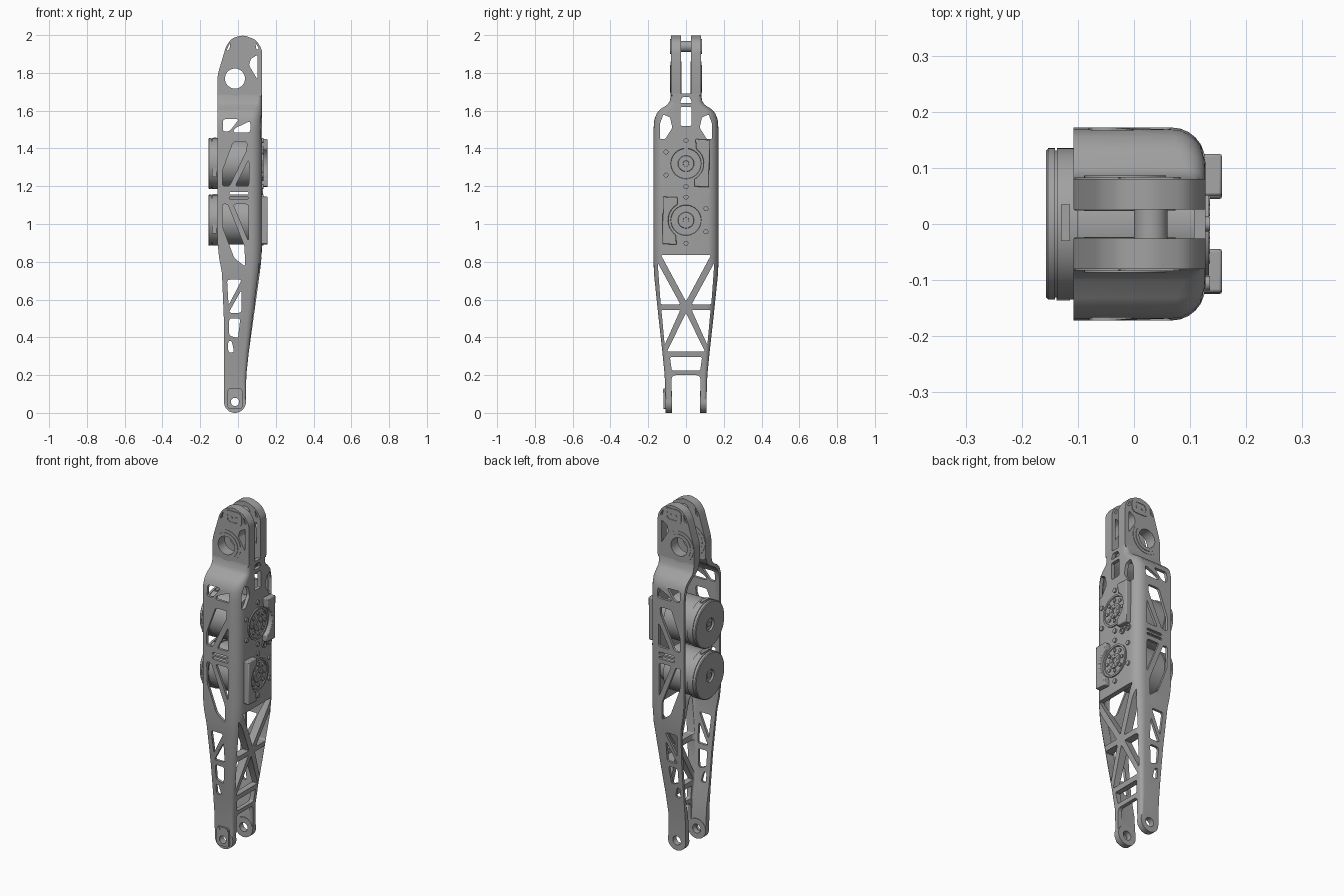
import bpy, bmesh, math
from mathutils import Vector

old = bpy.data.objects.get("Cube")
if old:
    bpy.data.objects.remove(old, do_unlink=True)

grey = bpy.data.materials.new("machined_grey")
grey.use_nodes = True
grey.diffuse_color = (0.36, 0.36, 0.36, 1)
grey.node_tree.nodes["Principled BSDF"].inputs["Base Color"].default_value = (0.36, 0.36, 0.36, 1)


def finish(name, bm):
    """Turn a bmesh into a shaded object."""
    bmesh.ops.recalc_face_normals(bm, faces=bm.faces)
    mesh = bpy.data.meshes.new(name)
    bm.to_mesh(mesh)
    bm.free()
    obj = bpy.data.objects.new(name, mesh)
    bpy.context.collection.objects.link(obj)
    mesh.materials.append(grey)
    return obj


def shade(obj):
    bpy.ops.object.select_all(action='DESELECT')
    obj.select_set(True)
    bpy.context.view_layer.objects.active = obj
    bpy.ops.object.shade_smooth_by_angle(angle=math.radians(32))


def rounded(points, radius):
    """Round the corners of a polygon."""
    if radius == 0:
        return points
    result = []
    for i, p in enumerate(points):
        p = Vector(p)
        ends = []
        for q in (points[i - 1], points[(i + 1) % len(points)]):
            d = Vector(q) - p
            ends.append(p + d.normalized() * min(radius, d.length * 0.4))
        a, b = ends
        for t in (0, 0.33, 0.67, 1):
            result.append(a * (1 - t) ** 2 + p * 2 * t * (1 - t) + b * t * t)
    return result


def circle(a, b, radius, count=32):
    turn = 2 * math.pi / count
    return [(a + radius * math.cos(i * turn), b + radius * math.sin(i * turn)) for i in range(count)]


def add_prism(bm, points, axis, low, high, radius=0.0):
    points = rounded(points, radius)
    rings = []
    for t in (low, high):
        rings.append([bm.verts.new((a, t, b) if axis == 'y' else (t, a, b)) for a, b in points])
    for ring in rings:
        bm.faces.new(ring)
    for i in range(len(points)):
        bm.faces.new((rings[0][i - 1], rings[0][i], rings[1][i], rings[1][i - 1]))


def prism(name, points, axis, low, high, radius=0.0):
    bm = bmesh.new()
    add_prism(bm, points, axis, low, high, radius)
    return finish(name, bm)


def cut(obj, polygons, axis, low, high, radius=0.0):
    bm = bmesh.new()
    for points in polygons:
        add_prism(bm, points, axis, low, high, radius)
    cutter = finish("cutter", bm)
    cutter.hide_render = True
    mod = obj.modifiers.new("openings", 'BOOLEAN')
    mod.operation, mod.solver, mod.object = 'DIFFERENCE', 'EXACT', cutter
    bpy.context.view_layer.objects.active = obj
    bpy.ops.object.modifier_apply(modifier=mod.name)
    bpy.data.objects.remove(cutter, do_unlink=True)


def lathe(name, profile, axis, centre, steps=48):
    """Revolve (along, radius) points around the x or y axis."""
    bm = bmesh.new()
    verts = [bm.verts.new((t, r, 0) if axis == 'x' else (r, t, 0)) for t, r in profile]
    edges = [bm.edges.new(pair) for pair in zip(verts, verts[1:])]
    direction = (1, 0, 0) if axis == 'x' else (0, 1, 0)
    bmesh.ops.spin(bm, geom=verts + edges, cent=(0, 0, 0), axis=direction,
                   angle=2 * math.pi, steps=steps, use_merge=True)
    bmesh.ops.remove_doubles(bm, verts=bm.verts, dist=0.00001)
    bmesh.ops.translate(bm, verts=bm.verts, vec=centre)
    obj = finish(name, bm)
    shade(obj)
    return obj


def disc(name, axis, low, high, radius, centre, steps=16):
    return lathe(name, [(low, 0), (low, radius), (high, radius), (high, 0)], axis, centre, steps)


def tube(name, axis, low, high, inner, outer, centre):
    return lathe(name, [(low, inner), (low, outer), (high, outer), (high, inner), (low, inner)], axis, centre)


def u_section(back, front, half, radius):
    """Half-open U outline with rounded front corners."""
    points = [(back, -half)]
    for side, start in ((-1, -90), (1, 0)):
        for i in range(7):
            a = math.radians(start + 15 * i)
            points.append((front - radius + radius * math.cos(a),
                           side * (half - radius) + radius * math.sin(a)))
    return points + [(back, half)]


# Frame: lofted U channel. Height, back x, front x, half width, wall, web, corner
stations = [
    (0.058, -.074, .042, .108, .033, .022, .012), (0.2, -.074, .044, .113, .027, .022, .02),
    (0.32, -.074, .057, .125, .016, .035, .025), (0.5, -.075, .082, .145, .015, .045, .035),
    (0.74, -.085, .115, .170, .015, .045, .05), (0.82, -.1, .125, .172, .015, .03, .06),
    (0.9, -.108, .127, .172, .015, .02, .06), (1.5, -.108, .127, .172, .015, .02, .06),
    (1.55, -.108, .127, .168, .018, .02, .06), (1.585, -.108, .127, .156, .024, .02, .055),
    (1.61, -.108, .127, .132, .036, .02, .05), (1.63, -.108, .127, .1, .04, .02, .035),
    (1.65, -.108, .127, .086, .045, .02, .025), (1.69, -.108, .127, .08, .053, .02, .015)]
bm = bmesh.new()
loops = []
for z, back, front, half, wall, web, corner in stations:
    outer = u_section(back, front, half, corner)
    inner = u_section(back, front - web, half - wall, max(corner - wall, 0.004))
    loops.append([bm.verts.new((x, y, z)) for x, y in outer + inner[::-1]])
size = len(loops[0])
for low, high in zip(loops, loops[1:]):
    for i in range(size):
        bm.faces.new((low[i - 1], low[i], high[i], high[i - 1]))
for ring in (loops[0], loops[-1]):
    for i in range(size // 2 - 1):
        bm.faces.new((ring[i], ring[i + 1], ring[size - 2 - i], ring[size - 1 - i]))
frame = finish("channel_frame", bm)

# Lightening holes through both side walls
upper_holes = [
    [(-.08, 1.555), (.005, 1.555), (-.045, 1.49), (-.08, 1.49)],
    [(.065, 1.545), (.065, 1.485), (-.025, 1.485), (-.02, 1.505)],
    [(-.025, 1.435), (.048, 1.435), (.045, 1.39), (-.045, 1.2), (-.083, 1.2), (-.083, 1.28)],
    [(.057, 1.34), (.057, 1.2), (-.015, 1.2)],
    [(-.045, 1.155), (.055, 1.155), (.055, 1.17), (-.045, 1.17)],
    [(-.045, 1.13), (.055, 1.13), (.055, 1.145), (-.045, 1.145)]]
lower_holes = [
    [(-.025, 1.105), (.055, 1.105), (.055, .91)],
    [(-.083, 1.105), (-.055, 1.105), (.035, .88), (.037, .775), (-.02, .82), (-.08, .98)],
    [(-.058, .705), (.02, .705), (-.05, .57)],
    [(.018, .65), (.018, .53), (-.05, .53)],
    [(-.047, .5), (.012, .5), (0, .395), (-.047, .41)],
    [(-.052, .38), (-.033, .38), (-.02, .32), (-.052, .32)]]
cut(frame, upper_holes + lower_holes, 'y', -.4, .4, .014)
cut(frame, [circle(-.016, .058, .026)], 'y', -.4, .4)

# Truss openings and upper windows in the web
half_openings = [
    [(.15, .795), (.134, .575), (.03, .575)],
    [(.13, .545), (.03, .545), (.113, .36)],
    [(.12, 1.58), (.085, 1.565), (.072, 1.51), (.11, 1.45), (.138, 1.45), (.138, 1.53)]]
centre_openings = [
    [(-.132, .835), (.132, .835), (0, .59)],
    [(0, .53), (-.1, .325), (.1, .325)],
    [(-.085, .295), (.085, .295), (.075, .225), (-.075, .225)],
    [(-.03, 1.52), (.03, 1.52), (.03, 1.62), (-.03, 1.62)],
    [(-.032, 1.64), (.032, 1.64), (.02, 1.672), (-.02, 1.672)]]
mirrored = [[(-y, z) for y, z in hole] for hole in half_openings]
cut(frame, half_openings + mirrored + centre_openings, 'x', -.01, .4, .008)
cut(frame, [[(-.077, -.1), (.077, -.1), (.077, .2), (-.077, .2)]], 'x', -.4, .4, .025)
shade(frame)

# Fork ears at the top and eyes at the bottom
ear_outline = [(-.108, 1.67), (.127, 1.67), (.127, 1.925), (.095, 1.975), (.03, 2.0),
               (-.03, 1.985), (-.062, 1.945), (-.108, 1.79)]
for side, label in ((-1, "front"), (1, "back")):
    ear = prism(label + "_ear", ear_outline, 'y', side * .026, side * .0805, .02)
    cut(ear, [circle(-.016, 1.77, .053, 48)], 'y', -.4, .4)
    cut(ear, [[(.103, 1.895), (.068, 1.875), (.058, 1.84), (.103, 1.765)],
              [(-.062, 1.915), (-.045, 1.925), (-.04, 1.965)],
              [(.112, 1.925), (.096, 1.925), (.092, 1.962)]], 'y', -.4, .4, .008)
    shade(ear)
    tube(label + "_bearing_housing", 'y', side * .024, side * .083, .07, .09, (-.016, 0, 1.77))
    tube(label + "_bearing", 'y', side * .023, side * .086, .053, .073, (-.016, 0, 1.77))
    plate = prism(label + "_pin_plate", [(-.028, 1.9), (.083, 1.9), (.083, 1.98), (-.028, 1.98)],
                  'y', side * .07, side * .084, .03)
    cut(plate, [[(-.01, 1.915), (.066, 1.915), (.066, 1.965), (-.01, 1.965)]], 'y', side * .081, side * .1, .025)
    shade(plate)
    for x in (.012, .046):
        disc(label + "_pin_screw", 'y', side * .07, side * .083, .009, (x, 0, 1.94))
    tube(label + "_lower_eye", 'y', side * .075, side * .108, .026, .058, (-.016, 0, .058))
disc("cross_pin", 'y', -.04, .04, .03, (.03, 0, 1.94), 32)

# Sensor pad on the front lower eye
pad = prism("eye_pad", [(-.055, .02), (.023, .02), (.023, .13), (-.055, .13)], 'y', -.105, -.119, .015)
cut(pad, [circle(-.016, .058, .022)], 'y', -.4, .4)
shade(pad)
for x in (-.042, .01):
    disc("pad_screw", 'y', -.11, -.122, .009, (x, 0, .117))

# Two actuators, each with a hub, screws and a bracket
motor_profile = [(-.146, 0), (-.146, .034), (-.157, .036), (-.157, .13), (-.153, .135), (-.141, .135),
                 (-.141, .131), (-.137, .131), (-.137, .135), (-.1, .135), (-.1, .129),
                 (.058, .129), (.058, .09), (.115, .09), (.115, 0)]
hub_profile = [(.11, 0), (.11, .092), (.134, .092), (.134, .081), (.129, .079), (.129, .043),
               (.134, .041), (.134, .016), (.128, .015), (.128, 0)]
for label, height, flip in (("upper", 1.32, 1), ("lower", 1.02, -1)):
    lathe(label + "_motor", motor_profile, 'x', (0, 0, height), 64)
    lathe(label + "_hub", hub_profile, 'x', (0, 0, height), 64)
    for i in range(8):
        a = math.radians(45 * i)
        for ring, radius in ((.06, .01), (.029, .006)):
            disc(label + "_hub_bolt", 'x', .12, .1355, radius,
                 (0, ring * math.cos(a), height + ring * math.sin(a)), 12)
    for i in range(6):
        a = math.radians(30 + 60 * i)
        disc(label + "_mount_screw", 'x', .11, .135, .013,
             (0, .122 * math.cos(a), height + .122 * math.sin(a)))
    # Bracket wraps around one side of the hub
    arc = [math.radians(-62 + 13 * i) for i in range(10)]
    outline = [(.122, -.125), (.125, .125), (.05, .13)]
    outline += [(.094 * math.cos(a), .094 * math.sin(a)) for a in reversed(arc)] + [(.045, -.122)]
    bracket = prism(label + "_bracket", [(flip * y, height + flip * z) for y, z in outline], 'x', .12, .157)
    bevel = bracket.modifiers.new("soft_edges", 'BEVEL')
    bevel.width, bevel.segments, bevel.angle_limit = .005, 2, math.radians(40)
    shade(bracket)
    # Connectors on the rear cap
    prism(label + "_rear_connector", [(-.018, height - .01), (.018, height - .01), (.018, height + .01),
                                      (-.018, height + .01)], 'x', -.153, -.14)
    prism(label + "_top_connector", [(-.13, height + .12), (-.114, height + .12), (-.114, height + .138),
                                     (-.13, height + .138)], 'y', -.03, .035)
    prism(label + "_side_connector", [(-.138, height - .07), (-.114, height - .07), (-.114, height - .02),
                                      (-.138, height - .02)], 'y', -.1, -.136)

# Cable ports between the actuators
for y in (.06, .105):
    tube("cable_port", 'x', .115, .133, .011, .019, (0, y, 1.175))
